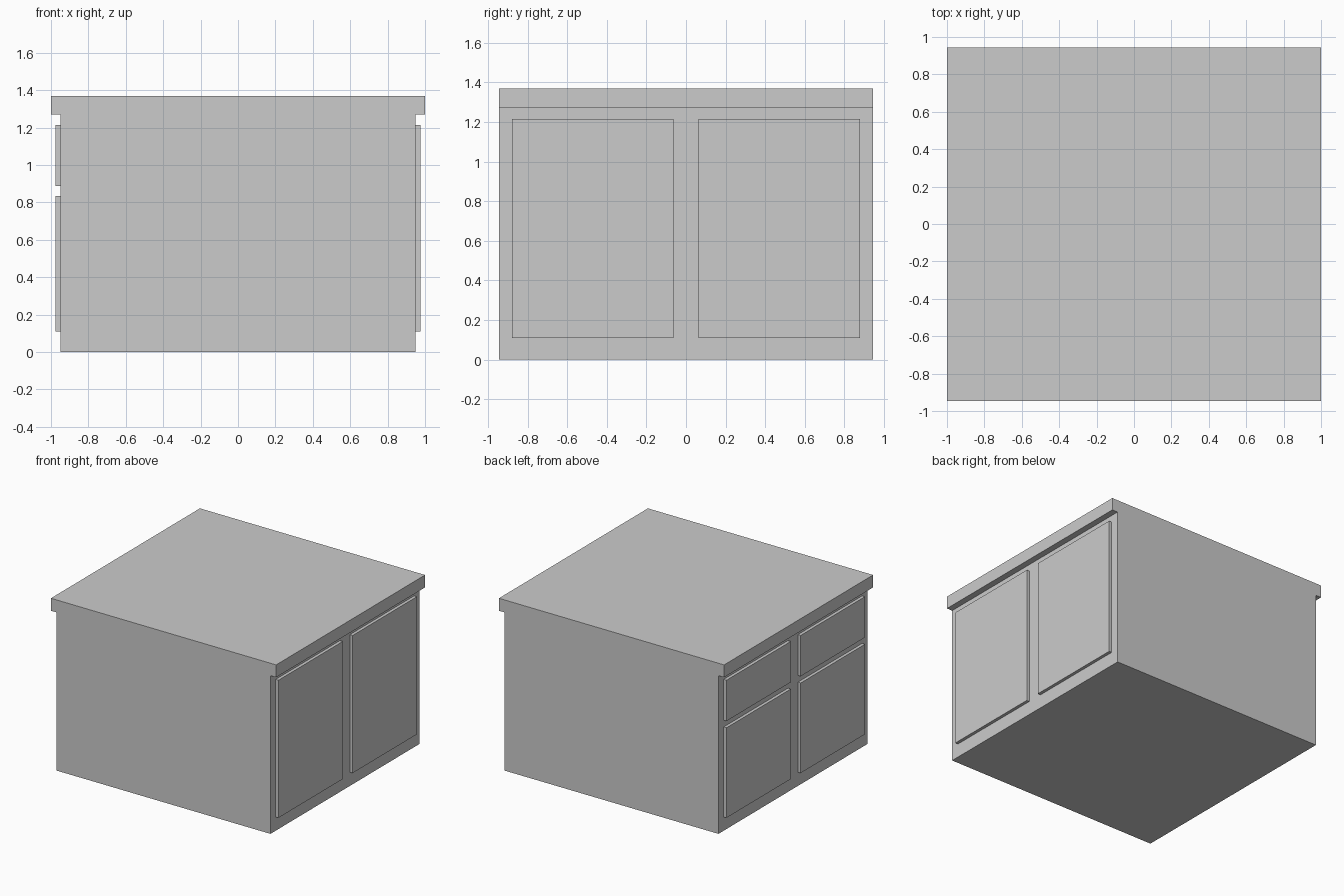
import bpy

if "Cube" in bpy.data.objects:
    bpy.data.objects.remove(bpy.data.objects["Cube"])


def box(name, x, y, z):
    """Axis-aligned box from (min, max) ranges."""
    verts = [(a, b, c) for a in x for b in y for c in z]
    faces = [(0, 1, 3, 2), (4, 6, 7, 5), (0, 4, 5, 1),
             (2, 3, 7, 6), (0, 2, 6, 4), (1, 5, 7, 3)]
    mesh = bpy.data.meshes.new(name)
    mesh.from_pydata(verts, [], faces)
    obj = bpy.data.objects.new(name, mesh)
    bpy.context.collection.objects.link(obj)
    return obj


HALF_Y = 0.945
BODY_X, PANEL_X = 0.95, 0.975

# Cabinet body and overhanging countertop (flush at front and back)
box("cabinet_body", (-BODY_X, BODY_X), (-HALF_Y, HALF_Y), (0, 1.27))
box("countertop", (-1, 1), (-HALF_Y, HALF_Y), (1.27, 1.37))

# Raised panels: tall doors on the right, drawers over short doors on the left
for label, y in (("front", (-0.878, -0.063)), ("back", (0.063, 0.878))):
    box(f"tall_door_{label}", (BODY_X, PANEL_X), y, (0.11, 1.215))
    box(f"drawer_{label}", (-PANEL_X, -BODY_X), y, (0.887, 1.215))
    box(f"short_door_{label}", (-PANEL_X, -BODY_X), y, (0.11, 0.833))
